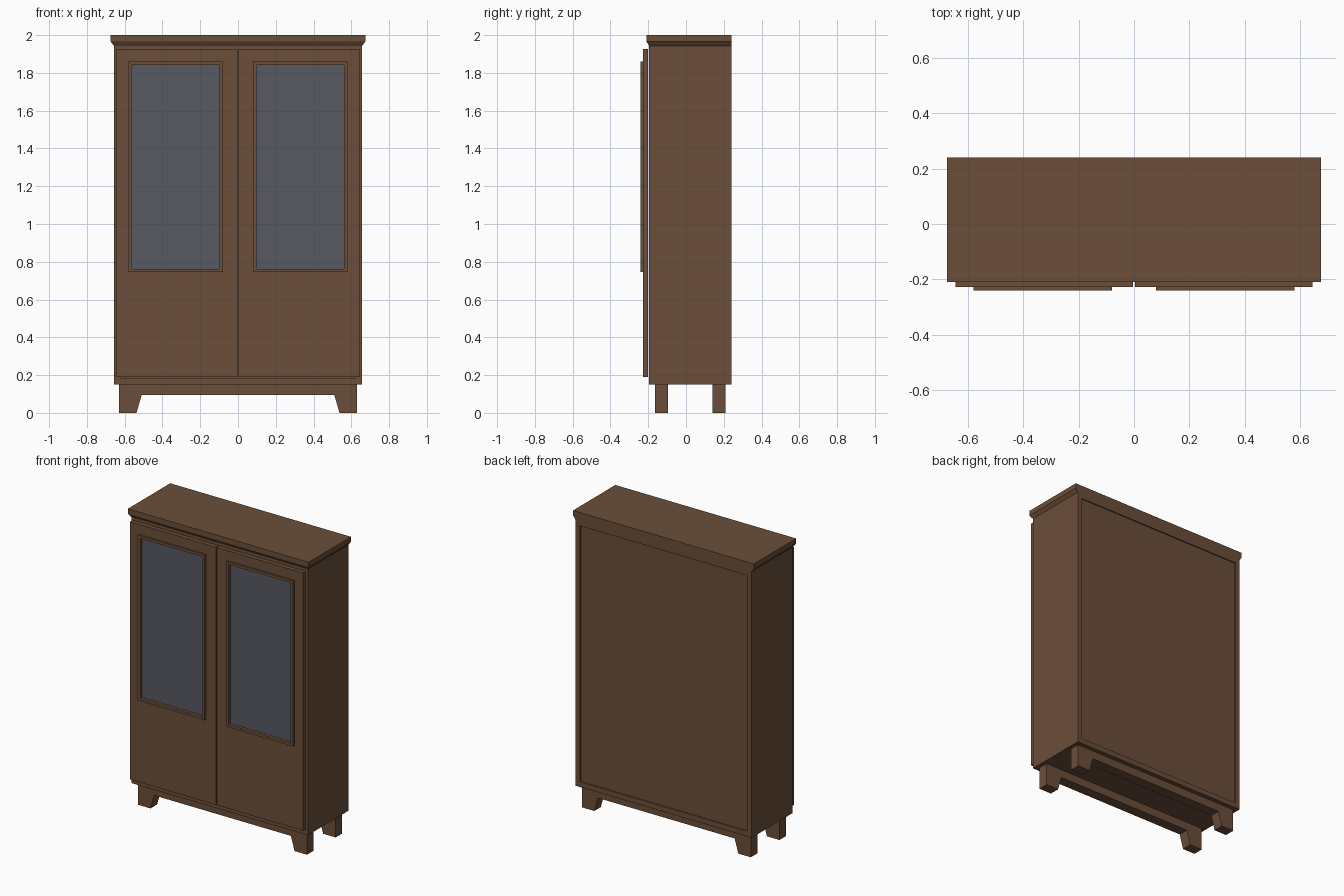
import bpy, bmesh

if "Cube" in bpy.data.objects:
    bpy.data.objects.remove(bpy.data.objects["Cube"])


def material(name, rgb):
    m = bpy.data.materials.new(name)
    m.diffuse_color = (*rgb, 1)
    m.use_nodes = True
    m.node_tree.nodes["Principled BSDF"].inputs["Base Color"].default_value = m.diffuse_color
    return m


WOOD = material("brown wood", (0.145, 0.077, 0.042))
GLASS = material("grey glass", (0.098, 0.102, 0.124))


def add(name, bm, mat):
    bmesh.ops.recalc_face_normals(bm, faces=bm.faces)
    mesh = bpy.data.meshes.new(name)
    bm.to_mesh(mesh)
    bm.free()
    mesh.materials.append(mat)
    ob = bpy.data.objects.new(name, mesh)
    bpy.context.collection.objects.link(ob)
    return ob


def box(name, x, y, z, mat=WOOD):
    """Box spanning the (low, high) pairs x, y and z."""
    bm = bmesh.new()
    bmesh.ops.create_cube(bm, size=1)
    for v in bm.verts:
        v.co = [r[0] if c < 0 else r[1] for r, c in zip((x, y, z), v.co)]
    return add(name, bm, mat)


def loft(name, rings, mat=WOOD, closed=False):
    """Skin equal-length rings of points; cap the ends unless closed."""
    bm = bmesh.new()
    loops = [[bm.verts.new(p) for p in r] for r in rings]
    n = len(loops[0])
    pairs = list(zip(loops, loops[1:] + loops[:1])) if closed else list(zip(loops, loops[1:]))
    for a, b in pairs:
        for i in range(n):
            j = (i + 1) % n
            bm.faces.new((a[i], a[j], b[j], b[i]))
    if not closed:
        bm.faces.new(loops[0])
        bm.faces.new(loops[-1])
    return add(name, bm, mat)


def rect(x, y, z):
    return [(x[0], y, z[0]), (x[1], y, z[0]), (x[1], y, z[1]), (x[0], y, z[1])]


def frame(name, outer, inner, y):
    """Rectangular panel with a rectangular opening."""
    return loft(name, [rect(outer[0], y[0], outer[1]), rect(outer[0], y[1], outer[1]),
                       rect(inner[0], y[1], inner[1]), rect(inner[0], y[0], inner[1])], closed=True)


def span(s, a, b):
    return tuple(sorted((s * a, s * b)))


# Carcass panels with a slightly recessed back
W, FRONT, BACK = 0.657, -0.195, 0.24
for s, side in ((-1, "left"), (1, "right")):
    box(side + "_side", span(s, W - 0.035, W), (FRONT, BACK), (0.15, 1.945))
INNER = (-W + 0.035, W - 0.035)
box("bottom_panel", INNER, (FRONT, BACK), (0.15, 0.185))
box("top_panel", INNER, (FRONT, BACK), (1.91, 1.945))
box("back_panel", INNER, (BACK - 0.02, BACK - 0.008), (0.185, 1.91))

# Cornice, flaring at the front and sides, flush at the back
loft("cornice", [[(-w, f, z), (w, f, z), (w, BACK, z), (-w, BACK, z)]
                 for w, f, z in ((W, FRONT, 1.943), (0.674, -0.21, 1.966), (0.674, -0.21, 2.0))])

# Doors with glazing and raised mouldings
for s, side in ((-1, "left"), (1, "right")):
    opening = (span(s, 0.098, 0.56), (0.763, 1.842))
    frame(side + "_door", (span(s, 0.003, 0.645), (0.19, 1.927)), opening, (-0.228, -0.2))
    frame(side + "_moulding", (span(s, 0.08, 0.58), (0.745, 1.86)), opening, (-0.24, -0.228))
    box(side + "_glass", opening[0], (-0.22, -0.212), opening[1], GLASS)

# Front and back plinths with tapered feet
HALF = [(0.51, 0.095), (0.537, 0), (0.63, 0), (0.63, 0.15)]
PROFILE = HALF + [(-x, z) for x, z in reversed(HALF)]
for name, y0, y1 in (("front_plinth", -0.165, -0.095), ("back_plinth", 0.14, 0.21)):
    loft(name, [[(x, y, z) for x, z in PROFILE] for y in (y0, y1)])
